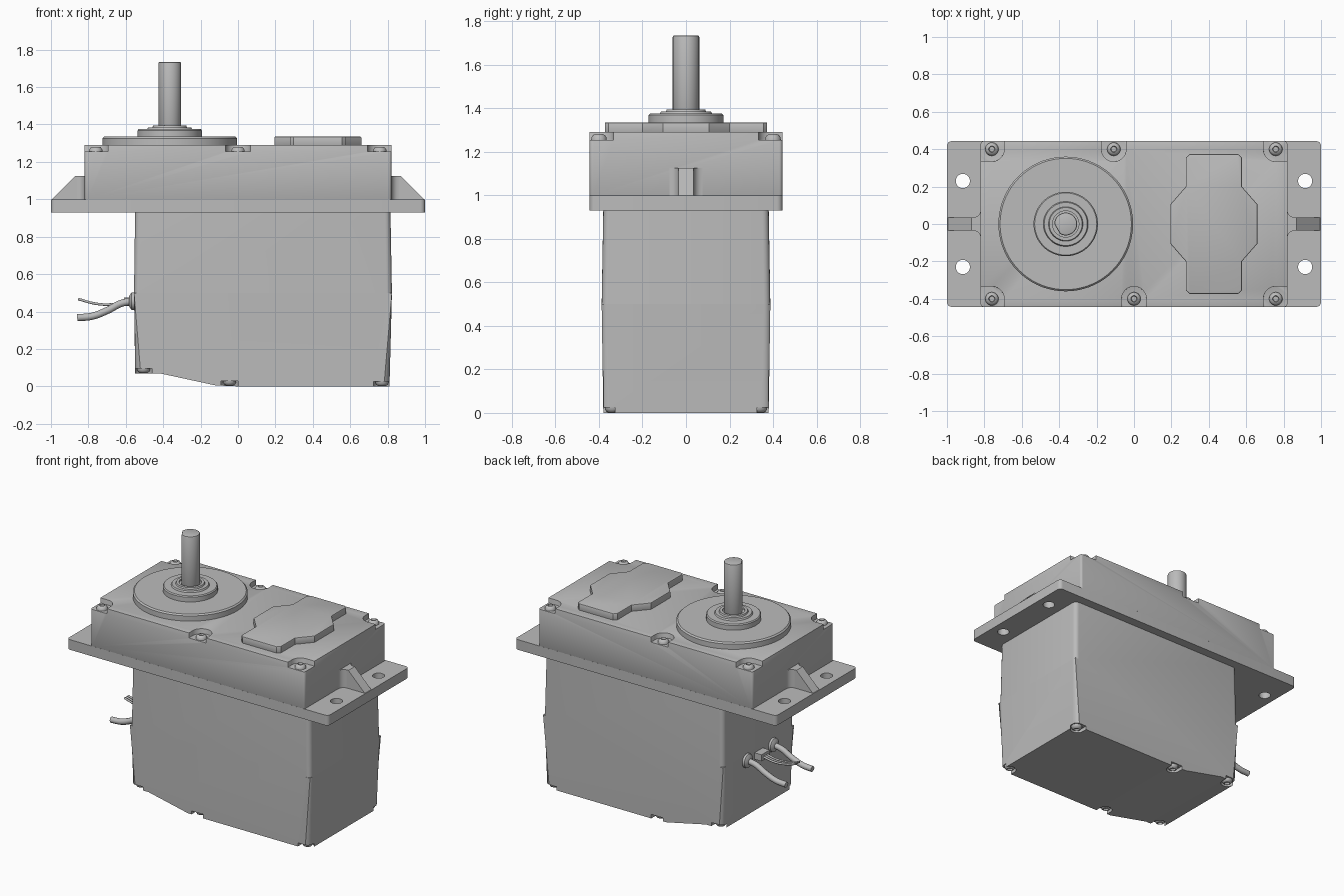
import bpy, bmesh, math
from mathutils import Vector

if "Cube" in bpy.data.objects:
    bpy.data.objects.remove(bpy.data.objects["Cube"], do_unlink=True)

grey = bpy.data.materials.new("housing grey")
grey.use_nodes = True
GREY = (0.5, 0.5, 0.5, 1)
grey.diffuse_color = GREY
grey.node_tree.nodes["Principled BSDF"].inputs["Base Color"].default_value = GREY


def finish(name, bm):
    bmesh.ops.recalc_face_normals(bm, faces=bm.faces)
    mesh = bpy.data.meshes.new(name)
    bm.to_mesh(mesh)
    bm.free()
    mesh.materials.append(grey)
    ob = bpy.data.objects.new(name, mesh)
    bpy.context.collection.objects.link(ob)
    return ob


def activate(ob):
    bpy.ops.object.select_all(action="DESELECT")
    ob.select_set(True)
    bpy.context.view_layer.objects.active = ob


def smooth(ob):
    activate(ob)
    bpy.ops.object.shade_smooth_by_angle(angle=math.radians(35))
    return ob


def apply(ob, kind, **settings):
    mod = ob.modifiers.new(kind, kind)
    for key, value in settings.items():
        setattr(mod, key, value)
    activate(ob)
    bpy.ops.object.modifier_apply(modifier=mod.name)


def cut(ob, cutters):
    for c in cutters:
        c.hide_render = True
        apply(ob, "BOOLEAN", object=c, operation="DIFFERENCE", solver="EXACT")
        bpy.data.objects.remove(c, do_unlink=True)


def round_edges(bm, axis, width, segments=4):
    """Round the edges that run along one axis."""
    edges = [e for e in bm.edges
             if abs((e.verts[0].co - e.verts[1].co).normalized()[axis]) > 0.98]
    bmesh.ops.bevel(bm, geom=edges, offset=width, segments=segments,
                    profile=0.5, affect="EDGES")


def prism(name, points, start, end, axis=2, corner=0):
    """Extrude an outline along z, or an x-z outline along y."""
    bm = bmesh.new()
    place = (lambda p: (p[0], p[1], start)) if axis == 2 else (lambda p: (p[0], start, p[1]))
    face = bm.faces.new([bm.verts.new(place(p)) for p in points])
    new = bmesh.ops.extrude_face_region(bm, geom=[face])["geom"]
    step = Vector((0, 0, 0))
    step[axis] = end - start
    bmesh.ops.translate(bm, vec=step, verts=[v for v in new if isinstance(v, bmesh.types.BMVert)])
    if corner:
        round_edges(bm, axis, corner)
    return finish(name, bm)


def box(name, x0, x1, y0, y1, z0, z1, corner=0):
    return prism(name, [(x0, y0), (x1, y0), (x1, y1), (x0, y1)], z0, z1, corner=corner)


def circle(x, y, r, n=40):
    return [(x + r * math.cos(i * math.tau / n), y + r * math.sin(i * math.tau / n)) for i in range(n)]


def lathe(name, profile, location, steps=32, rotation=(0, 0, 0)):
    """Spin a radius-height profile round z."""
    bm = bmesh.new()
    verts = [bm.verts.new((r, 0, z)) for r, z in profile]
    edges = [bm.edges.new(pair) for pair in zip(verts, verts[1:])]
    bmesh.ops.spin(bm, geom=verts + edges, axis=(0, 0, 1), cent=(0, 0, 0),
                   angle=math.tau, steps=steps)
    bmesh.ops.remove_doubles(bm, verts=bm.verts, dist=0.0002)
    ob = finish(name, bm)
    ob.location, ob.rotation_euler = location, rotation
    return smooth(ob)


def wire(name, points, radius):
    curve = bpy.data.curves.new(name, "CURVE")
    curve.dimensions = "3D"
    curve.bevel_depth, curve.bevel_resolution, curve.use_fill_caps = radius, 3, True
    spline = curve.splines.new("BEZIER")
    spline.bezier_points.add(len(points) - 1)
    for bp, p in zip(spline.bezier_points, points):
        bp.co = p
        bp.handle_left_type = bp.handle_right_type = "AUTO"
    curve.materials.append(grey)
    ob = bpy.data.objects.new(name, curve)
    bpy.context.collection.objects.link(ob)


def screw(name, x, y, z, rotation=(0, 0, 0)):
    lathe(name, [(0, 0.014), (0.014, 0.014), (0.017, 0.026), (0.027, 0.022), (0.035, 0.01), (0.036, -0.005)],
          (x, y, z), 24, rotation)


HALF_X, HALF_Y = 0.82, 0.443

# Mounting flange with four screw holes
flange = box("mounting_flange", -1, 1, -HALF_Y, HALF_Y, 0.93, 1.0, corner=0.025)
cut(flange, [prism("hole_cutter", circle(sx * 0.915, sy * 0.23, 0.038), 0.9, 1.1)
             for sx in (-1, 1) for sy in (-1, 1)])
smooth(flange)

# Gusset ribs flaring into the housing wall
for side, s in (("left", 1), ("right", -1)):
    prism(side + "_rib", [(s * 0.81, 0.99), (s * 0.995, 0.99), (s * 0.995, 1.0),
                          (s * 0.87, 1.125), (s * 0.81, 1.125)], -0.035, 0.035, axis=1)
    arc = [(0.82 + 0.04 * (1 - math.sin(a)), 0.035 + 0.04 * (1 - math.cos(a)))
           for a in (i * math.pi / 12 for i in range(7))]
    outline = [(0.81, 0)] + [(0.86, 0)] + arc + [(0.81, 0.075)]
    for t in (-1, 1):
        smooth(prism(side + "_rib_fillet", [(s * x, t * y) for x, y in outline], 0.99, 1.125))

# Upper housing, with a pocket round each screw
housing = box("upper_housing", -HALF_X, HALF_X, -HALF_Y, HALF_Y, 1.0, 1.29, corner=0.015)
screws = [(-0.76, -0.4), (0, -0.4), (0.758, -0.4), (-0.76, 0.4), (-0.108, 0.4), (0.758, 0.4)]
FLOOR, R = 1.255, 0.066
for x, y in screws:
    sy = math.copysign(1, y)
    y0, y1 = sorted((y, sy * 0.6))
    pocket = [prism("pocket_cutter", circle(x, y, R), FLOOR, 1.4),
              box("pocket_cutter", x - R, x + R, y0, y1, FLOOR, 1.4)]
    if abs(x) > 0.5:
        x0, x1 = sorted((x, math.copysign(1, x)))
        y0, y1 = sorted((y - sy * R, sy * 0.6))
        pocket.append(box("pocket_cutter", x0, x1, y0, y1, FLOOR, 1.4))
    cut(housing, pocket)
apply(housing, "BEVEL", width=0.006, segments=2, limit_method="ANGLE", angle_limit=math.radians(50))
smooth(housing)
for x, y in screws:
    screw("lid_screw", x, y, FLOOR)

# Stepped gear cover and bearing
SHAFT_X = -0.365
lathe("gear_cover", [(0, 1.28), (0.36, 1.28), (0.36, 1.326), (0.351, 1.335), (0.172, 1.335),
                     (0.172, 1.368), (0.166, 1.375), (0.12, 1.375), (0.115, 1.385), (0.092, 1.385),
                     (0.088, 1.395), (0.07, 1.395), (0.07, 1.385), (0, 1.385)], (SHAFT_X, 0, 0), 72)

# Output shaft with one flat
section = [p for i, p in enumerate(circle(SHAFT_X, 0, 0.061, 48)) if not 24 < i < 32]
shaft = prism("output_shaft", section, 1.38, 1.735)
apply(shaft, "BEVEL", width=0.008, segments=2, limit_method="ANGLE", angle_limit=math.radians(60))
smooth(shaft)

# Raised plate on the lid
quarter = [(0.233, 0.105), (0.15, 0.2), (0.15, 0.355), (0.13, 0.373)]
half = quarter + [(-x, y) for x, y in reversed(quarter)]
plate = prism("raised_plate", [(0.427 + x, y) for x, y in half + [(-x, -y) for x, y in half]], 1.28, 1.335)
apply(plate, "BEVEL", width=0.006, segments=2, limit_method="ANGLE", angle_limit=math.radians(60))
smooth(plate)

# Motor case: slightly bulged, with a sloped step under the shaft end
bm = bmesh.new()
side = [(-0.55, 0.07), (-0.42, 0.07), (-0.12, 0.005), (0.0, 0), (0.81, 0), (0.823, 0.5), (0.815, 0.94),
        (-0.55, 0.94), (-0.556, 0.5)]
case = prism("motor_case", side, -0.38, 0.38, axis=1)
bm.from_mesh(case.data)
bmesh.ops.bisect_plane(bm, geom=bm.verts[:] + bm.edges[:] + bm.faces[:],
                       plane_co=(0, 0, 0.5), plane_no=(0, 0, 1))
for v in bm.verts:
    if abs(v.co.z - 0.5) < 0.01:
        v.co.y *= 1.02
round_edges(bm, 2, 0.03)
bmesh.ops.recalc_face_normals(bm, faces=bm.faces)
bm.to_mesh(case.data)
bm.free()
feet = [(-0.505, 0.07), (-0.045, 0.003), (0.77, 0)]
for x, z in feet:
    for s in (-1, 1):
        y0, y1 = sorted((s * 0.345, s * 0.5))
        end = {True: (x - 0.2, x + 0.045), False: (x - 0.045, x + 0.2)}[x < 0]
        if abs(x) < 0.3:
            end = (x - 0.045, x + 0.045)
        cut(case, [prism("foot_cutter", circle(x, s * 0.345, 0.045, 24), -0.1, z + 0.025),
                   box("foot_cutter", *end, y0, y1, -0.1, z + 0.025)])
        screw("case_screw", x, s * 0.338, z + 0.027, (math.pi, 0, 0))
smooth(case)

# Cables with grommets, and a small plug with thin leads
for y in (0.13, -0.155):
    lathe("cable_grommet", [(0, 0.03), (0.028, 0.03), (0.046, 0.018), (0.05, -0.01)],
          (-0.552, y, 0.455), 24, (0, -math.pi / 2, 0))
    wire("power_cable", [(-0.54, y, 0.455), (-0.62, y, 0.445), (-0.7, y, 0.405), (-0.78, y, 0.375), (-0.86, y, 0.367)], 0.02)
box("lead_plug", -0.61, -0.54, -0.045, 0.045, 0.43, 0.475)
for y in (-0.02, 0, 0.02):
    wire("thin_lead", [(-0.59, y, 0.455), (-0.68, y, 0.438), (-0.76, y, 0.442), (-0.855, y, 0.467)], 0.007)
